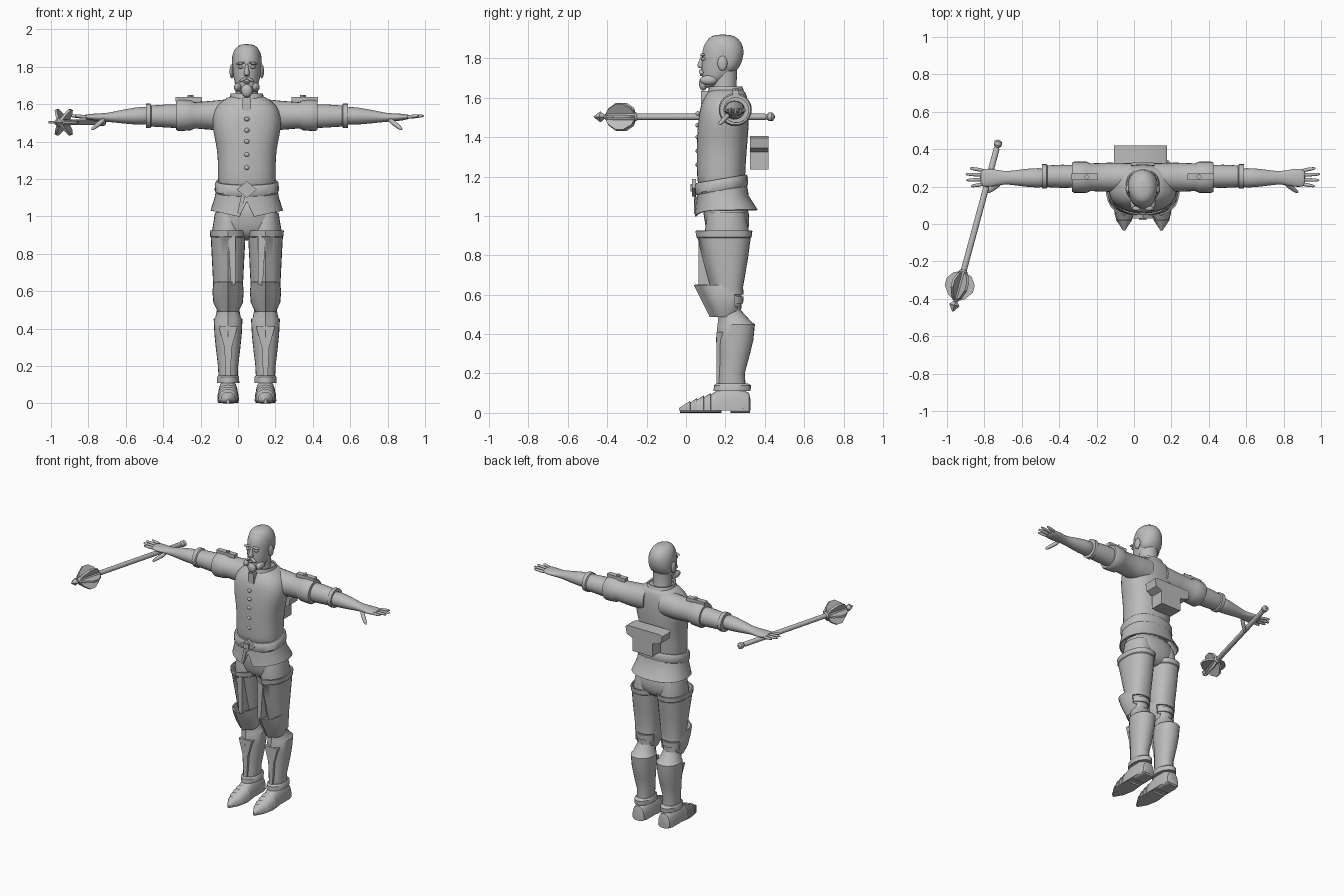
import bpy, bmesh, math
from mathutils import Vector, Matrix

cube = bpy.data.objects.get("Cube")
if cube:
    bpy.data.objects.remove(cube, do_unlink=True)

CENTRE = 0.047          # the body stands a little to its left of the origin
LEG = 0.1               # distance of each leg from the body centre
ARM = 0.25              # depth of the arm axis
parts = []

grey = bpy.data.materials.new("plain grey")
grey.use_nodes = True
colour = (0.5, 0.5, 0.5, 1)
grey.diffuse_color = colour
grey.node_tree.nodes["Principled BSDF"].inputs["Base Color"].default_value = colour


def finish(name, bm, mirror=False, smooth=0, thick=0, shift=CENTRE):
    """Turn a bmesh into a named object with the usual modifiers."""
    bmesh.ops.recalc_face_normals(bm, faces=bm.faces)
    mesh = bpy.data.meshes.new(name)
    bm.to_mesh(mesh)
    bm.free()
    mesh.materials.append(grey)
    obj = bpy.data.objects.new(name, mesh)
    bpy.context.collection.objects.link(obj)
    obj.location.x = shift
    if thick:
        solid = obj.modifiers.new("thickness", "SOLIDIFY")
        solid.thickness, solid.offset = thick, 0
    if smooth:
        obj.modifiers.new("smooth", "SUBSURF").levels = smooth
    if mirror:
        obj.modifiers.new("mirror", "MIRROR")
    parts.append(obj)
    return obj


def loft(rings, axis="z", mid=0, power=0.85, keel=0, flat=False, caps=True, sides=24, bm=None):
    """Skin rings of (position, half width, low, high) along an axis."""
    bm = bm or bmesh.new()
    loops = []
    for t, half, low, high in rings:
        loop = []
        for i in range(sides):
            a = math.tau * i / sides
            c, s = (math.copysign(abs(f) ** power, f) for f in (math.cos(a), math.sin(a)))
            u = mid + half * c
            v = low + (high - low) * (max(s, 0) if flat else (s + 1) / 2)
            if i == sides * 3 // 4:
                v -= keel
            point = {"x": (t, u, v), "y": (u, t, v), "z": (u, v, t)}[axis]
            loop.append(bm.verts.new(point))
        loops.append(loop)
    for a, b in zip(loops, loops[1:]):
        for i in range(sides):
            j = (i + 1) % sides
            bm.faces.new((a[i], a[j], b[j], b[i]))
    if caps:
        bm.faces.new(loops[0])
        bm.faces.new(loops[-1])
    return bm


def plate(points, low, high, bm=None, turn=None):
    """Extrude an x-z outline from one depth to another."""
    bm = bm or bmesh.new()
    turn = turn or Matrix.Identity(3)
    face = bm.faces.new([bm.verts.new(turn @ Vector((x, low, z))) for x, z in points])
    out = bmesh.ops.extrude_face_region(bm, geom=[face])["geom"]
    moved = [g for g in out if isinstance(g, bmesh.types.BMVert)]
    bmesh.ops.translate(bm, verts=moved, vec=turn @ Vector((0, high - low, 0)))
    return bm


def blob(name, centre, size, mirror=False, tilt=0):
    bm = bmesh.new()
    bmesh.ops.create_uvsphere(bm, u_segments=16, v_segments=10, radius=1)
    m = Matrix.Translation(centre) @ Matrix.Rotation(tilt, 4, "Y") @ Matrix.Diagonal((*size, 1))
    bmesh.ops.transform(bm, matrix=m, verts=bm.verts)
    return finish(name, bm, mirror)


def finger(name, start, end, radius):
    a, b = Vector(start), Vector(end)
    length = (b - a).length
    steps = ((0, 0.8), (0.3, 1), (0.6, 0.9), (0.9, 0.75), (1, 0.3))
    bm = loft([(length * t, radius * r, -radius * r, radius * r) for t, r in steps], sides=8, power=1)
    m = Matrix.Translation(a) @ (b - a).to_track_quat("Z", "Y").to_matrix().to_4x4()
    bmesh.ops.transform(bm, matrix=m, verts=bm.verts)
    finish(name, bm, True, 1)


def box(x, z, wide, tall):
    return [(x - wide, z - tall), (x + wide, z - tall), (x + wide, z + tall), (x - wide, z + tall)]


def diamond(x, z, wide, tall):
    return [(x - wide, z), (x, z - tall), (x + wide, z), (x, z + tall)]


# Head and neck
finish("head", loft([(1.65, .025, .088, .13), (1.67, .045, .08, .18), (1.71, .066, .08, .24),
    (1.76, .074, .078, .275), (1.81, .078, .08, .29), (1.86, .076, .085, .288),
    (1.9, .06, .11, .265), (1.918, .03, .15, .225)], power=1), smooth=1)
finish("hair", loft([(1.72, .064, .17, .248), (1.77, .078, .16, .282), (1.82, .082, .13, .294),
    (1.86, .08, .1, .293), (1.9, .064, .105, .27), (1.922, .032, .145, .23)], power=1), smooth=1)
finish("neck", loft([(1.56, .075, .13, .28), (1.64, .06, .135, .255), (1.74, .06, .13, .26)], power=1))
finish("nose", loft([(1.82, .008, .076, .1), (1.79, .01, .068, .1), (1.762, .018, .052, .1),
    (1.748, .014, .066, .1)], power=1, sides=12), smooth=1)
blob("ear", (.08, .185, 1.775), (.012, .025, .038), True)
blob("eye", (.032, .09, 1.797), (.015, .014, .008), True)
blob("brow", (.034, .084, 1.818), (.024, .012, .007), True, .15)
blob("moustache", (.018, .078, 1.732), (.024, .013, .008), True, .5)
blob("lip", (0, .08, 1.716), (.018, .01, .006))
blob("goatee", (0, .088, 1.672), (.03, .022, .036))
blob("beard_side", (.048, .115, 1.69), (.02, .045, .024), True)

# Shirt with collar, front closure and buttons
finish("shirt", loft([(1.1, .155, .06, .3), (1.2, .155, .055, .3), (1.32, .155, .055, .308),
    (1.4, .168, .055, .315), (1.47, .185, .06, .32), (1.54, .185, .068, .32),
    (1.59, .165, .085, .315), (1.625, .12, .11, .305), (1.65, .082, .125, .285)]), smooth=1)
finish("collar", loft([(1.61, .092, .115, .297), (1.655, .08, .122, .28)], caps=False), thick=.012)
finish("neck_flap", plate(box(0, 1.6, .022, .035), .075, .12))
for z in (1.26, 1.33, 1.4, 1.46, 1.52):
    blob("button", (0, .06, z), (.014, .012, .012))

# Sleeves and bare forearms
finish("upper_sleeve", loft([(.06, .075, 1.46, 1.63), (.18, .078, 1.462, 1.618), (.28, .074, 1.47, 1.61),
    (.3, .083, 1.46, 1.622), (.365, .084, 1.455, 1.624), (.378, .078, 1.463, 1.616)],
    "x", ARM, 1), True)
finish("lower_sleeve", loft([(.34, .06, 1.47, 1.6), (.43, .062, 1.475, 1.598), (.51, .058, 1.48, 1.592),
    (.515, .065, 1.472, 1.602), (.54, .065, 1.473, 1.602)], "x", ARM + .005, 1), True)
finish("forearm", loft([(.5, .056, 1.485, 1.592), (.6, .052, 1.49, 1.583), (.7, .038, 1.5, 1.563),
    (.74, .034, 1.505, 1.553), (.8, .048, 1.508, 1.55), (.85, .05, 1.515, 1.547),
    (.87, .042, 1.523, 1.542)], "x", ARM - .003, 1), True, 1)
for i, reach in enumerate((.92, .945, .948, .925)):
    y = ARM + .024 * (i - 1.5)
    finger("finger", (.85, y, 1.53), (reach, ARM + (y - ARM) * 1.35, 1.538), .011)
finger("thumb", (.76, .22, 1.52), (.83, .168, 1.463), .015)

# Shoulder straps with a stud
finish("shoulder_strap", plate(box(.31, 1.627, .07, .012), .235, .27), True)
stud = plate(diamond(.3, -.252, .016, .016), 1.636, 1.648, turn=Matrix.Rotation(math.pi / 2, 3, "X"))
bmesh.ops.transform(stud, matrix=Matrix.Scale(-1, 4, (0, 0, 1)) if max(v.co.z for v in stud.verts) < 0
                    else Matrix.Identity(4), verts=stud.verts)
for v in stud.verts:
    v.co.y = abs(v.co.y)
finish("strap_stud", stud, True)

# Belt, clasp and skirt of the tunic
belt = loft([(1.115, .166, .05, .31), (1.125, .172, .044, .315), (1.165, .17, .044, .313),
    (1.175, .163, .05, .307)])
for v in belt.verts:
    v.co.z += (v.co.y - .1) * .17
finish("belt", belt)
finish("clasp_frame", plate(diamond(0, 1.143, .054, .045), .03, .05))
finish("clasp_centre", plate(box(0, 1.143, .02, .018), .022, .05))
finish("belt_end", plate([(-.05, 1.02), (-.035, 1.01), (-.005, 1.12), (-.025, 1.13)], .04, .05))
skirt = loft([(1.16, .158, .055, .305), (1.1, .168, .06, .315), (1.03, .19, .048, .36)], caps=False, sides=40)
for v in skirt.verts:
    if v.co.z < 1.05:
        front = max(0, (.25 - v.co.y) / .2)
        v.co.z += -.04 * front * (1 - abs(v.co.x) / .2) + (.09 if abs(v.co.x) < .01 and front else 0)
finish("tunic_skirt", skirt, thick=.008)

# Trousers
finish("hips", loft([(.87, .12, .14, .28), (.92, .165, .1, .322), (1, .17, .09, .325),
    (1.1, .155, .075, .305)]), smooth=1)
finish("trouser_leg", loft([(.5, .058, .17, .28), (.62, .068, .15, .282), (.8, .082, .105, .308),
    (.92, .086, .095, .32), (1.02, .07, .11, .3)], mid=LEG, power=1), True)

# Leg armour
finish("thigh_guard", loft([(.6, .072, .15, .288), (.64, .076, .138, .286), (.78, .083, .1, .31),
    (.89, .089, .072, .325), (.895, .093, .066, .33), (.925, .094, .062, .333)],
    mid=LEG, keel=.01, caps=False), True, thick=.008)
finish("thigh_ridge", plate([(.06, .64), (.085, .63), (.1, .88), (.06, .9)], .064, .14), True)
knee = loft([(.49, .05, .145, .25), (.54, .074, .12, .285), (.6, .079, .09, .29), (.65, .072, .065, .28)],
    mid=LEG, keel=.02, caps=False)
rear = [f for f in knee.faces if f.calc_center_median().y > .25]
bmesh.ops.delete(knee, geom=rear, context="FACES")
finish("knee_guard", knee, True, thick=.01)
finish("knee_strap", loft([(.555, .066, .16, .29), (.59, .068, .155, .292)], mid=LEG, power=1), True)
finish("greave", loft([(.11, .05, .165, .305), (.2, .054, .168, .298), (.3, .066, .17, .325),
    (.37, .073, .162, .342), (.45, .077, .17, .35), (.46, .068, .172, .335),
    (.52, .056, .17, .28), (.56, .054, .17, .275)], mid=LEG, power=.95, keel=.01), True)
shin = [(.1 + s * x, z) for s, side in ((1, ((.012, .14), (.02, .3), (.05, .41))),
    (-1, ((.05, .41), (.02, .3), (.012, .14)))) for x, z in side]
finish("shin_plate", plate(shin, .155, .2), True)
finish("ankle_band", loft([(.11, .06, .14, .328), (.14, .059, .142, .33), (.15, .052, .155, .315)],
    mid=LEG, power=1), True)

# Plated shoes: overlapping bands from toe to ankle
shoe = [(-.035, .006, .012, .025)]
for y, half, top in ((.02, .04, .06), (.055, .052, .075), (.09, .056, .088), (.125, .058, .1)):
    shoe += [(y, half, .012, top), (y + .002, half - .004, .012, top - .007)]
shoe += [(.18, .054, .012, .13), (.27, .055, .012, .13), (.32, .045, .012, .1), (.327, .035, .012, .07)]
finish("shoe", loft(shoe, "y", LEG, .8, flat=True), True)
finish("front_sole", loft([(-.03, .008, 0, .014), (.02, .042, 0, .014), (.1, .058, 0, .014),
    (.18, .05, 0, .014)], "y", LEG), True)
finish("heel", loft([(.225, .052, 0, .03), (.29, .054, 0, .03), (.325, .04, 0, .03)], "y", LEG), True)

# Pack on the back: a wide flap over a narrower box
finish("back_pack", plate([(-.08, 1.235), (.075, 1.235), (.075, 1.325), (.12, 1.345), (.13, 1.395),
    (.115, 1.405), (-.14, 1.405), (-.155, 1.395), (-.145, 1.345), (-.08, 1.325)], .325, .42))

# Mace, built upright and then laid through the right hand
mace = loft([(-.02, .008, -.008, .008), (-.01, .021, -.021, .021), (.01, .021, -.021, .021),
    (.022, .012, -.012, .012), (.03, .016, -.016, .016), (.7, .016, -.016, .016),
    (.71, .024, -.024, .024), (.86, .022, -.022, .022), (.875, .01, -.01, .01)], power=1, sides=16)
for i in range(6):
    plate([(.01, .71), (.05, .725), (.078, .765), (.078, .805), (.045, .85), (.01, .87)], -.007, .007,
          mace, Matrix.Rotation(math.tau * i / 6, 3, "Z"))
loft([(.868, .006, -.006, .006), (.895, .028, -.028, .028), (.93, .003, -.003, .003)],
     power=1, sides=4, bm=mace)
weapon = finish("mace", mace)
weapon.location = (-.727, .43, 1.503)
weapon.rotation_mode = "QUATERNION"
weapon.rotation_quaternion = Vector((-.235, -.87, 0)).to_track_quat("Z", "Y")

# Apply modifiers and shade
bpy.ops.object.select_all(action="DESELECT")
for obj in parts:
    obj.select_set(True)
bpy.context.view_layer.objects.active = parts[0]
bpy.ops.object.convert(target="MESH")
bpy.ops.object.shade_smooth_by_angle(angle=math.radians(35))
